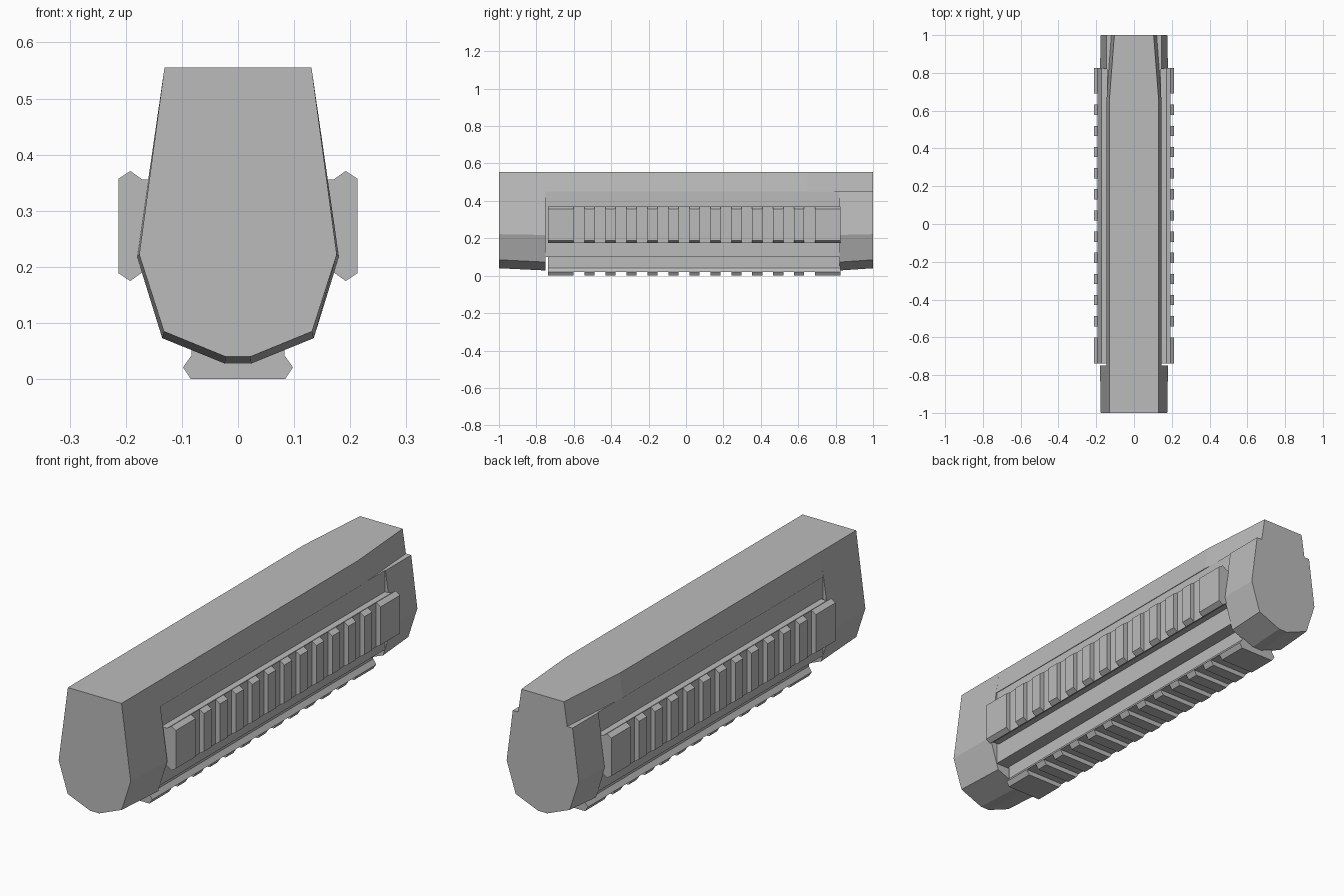
import bpy, bmesh
from mathutils import Vector

cube = bpy.data.objects.get("Cube")
if cube:
    bpy.data.objects.remove(cube, do_unlink=True)

grey = bpy.data.materials.new("plain grey")
grey.use_nodes = True
colour = (0.5, 0.5, 0.5, 1)
grey.diffuse_color = colour
grey.node_tree.nodes["Principled BSDF"].inputs["Base Color"].default_value = colour


def add_loft(bm, sections):
    """Skin closed rings of 3D points and cap both ends."""
    rings = [[bm.verts.new(p) for p in ring] for ring in sections]
    n = len(rings[0])
    for a, b in zip(rings, rings[1:]):
        for i in range(n):
            j = (i + 1) % n
            bm.faces.new((a[i], a[j], b[j], b[i]))
    bm.faces.new(rings[0])
    bm.faces.new(rings[-1])


def finish(name, bm):
    bmesh.ops.recalc_face_normals(bm, faces=bm.faces)
    mesh = bpy.data.meshes.new(name)
    bm.to_mesh(mesh)
    bm.free()
    mesh.materials.append(grey)
    obj = bpy.data.objects.new(name, mesh)
    bpy.context.collection.objects.link(obj)
    return obj


def ring(half, y):
    """Mirror a right-hand outline of (x, z) points into a full ring at y."""
    full = half + [(-x, z) for x, z in reversed(half)]
    return [Vector((x, y, z)) for x, z in full]


def body_part(name, stations):
    bm = bmesh.new()
    add_loft(bm, [ring(half, y) for y, half in stations])
    return finish(name, bm)


FRONT, CAP, COLLAR, BACK = -1.0, -0.75, 0.82, 1.0
TOP, LEDGE = 0.555, 0.45

# Lower outline: full size beside the rails, slightly smaller at the ends
wide = [(0.18, 0.218), (0.135, 0.073), (0.024, 0.028)]
small = [(0.176, 0.222), (0.132, 0.085), (0.022, 0.04)]
crown, shoulder = (0.131, TOP), (0.146, LEDGE)

# Front cap, and rear collar cut off at the ledge
body_part("front_cap", [(FRONT, [crown] + small), (CAP, [crown] + wide)])
body_part("rear_collar", [(COLLAR, [shoulder] + wide), (BACK, [shoulder] + small)])

# Upper shell narrowing towards the back
narrow = [(0.104, TOP), (0.12, LEDGE)]
body_part("upper_shell", [(CAP, [crown, shoulder]), (0.65, [crown, shoulder]), (BACK, narrow)])

# Recessed core between the cap and the collar
core = [(0.143, LEDGE), (0.143, 0.1)]
body_part("core", [(CAP, core), (COLLAR, core)])

# Rail teeth: two long end blocks and eleven short teeth
PITCH, TOOTH = 0.112, 0.054
spans = [(-0.738, -0.602), (0.69, 0.825)]
spans += [(-0.515 + i * PITCH - TOOTH / 2, -0.515 + i * PITCH + TOOTH / 2) for i in range(11)]


def rail(name, origin, out, across):
    """Dovetail rail: heights run along out, widths along across."""
    origin, out, across = Vector(origin), Vector(out), Vector(across)

    def section(half, y):
        pts = half + [(-u, h) for u, h in reversed(half)]
        return [origin + across * u + out * h + Vector((0, y, 0)) for u, h in pts]

    bm = bmesh.new()
    base = [(0.098, -0.021), (0.083, -0.042), (0.083, -0.102)]
    tooth = [(0.084, 0), (0.098, -0.021)]
    add_loft(bm, [section(base, y) for y in (-0.738, 0.825)])
    for span in spans:
        add_loft(bm, [section(tooth, y) for y in span])
    return finish(name, bm)


for side, s in (("left", 1), ("right", -1)):
    rail(side + "_rail", (s * 0.213, 0, 0.273), (s, 0, 0), (0, 0, 1))
rail("bottom_rail", (0, 0, 0), (0, 0, -1), (1, 0, 0))
